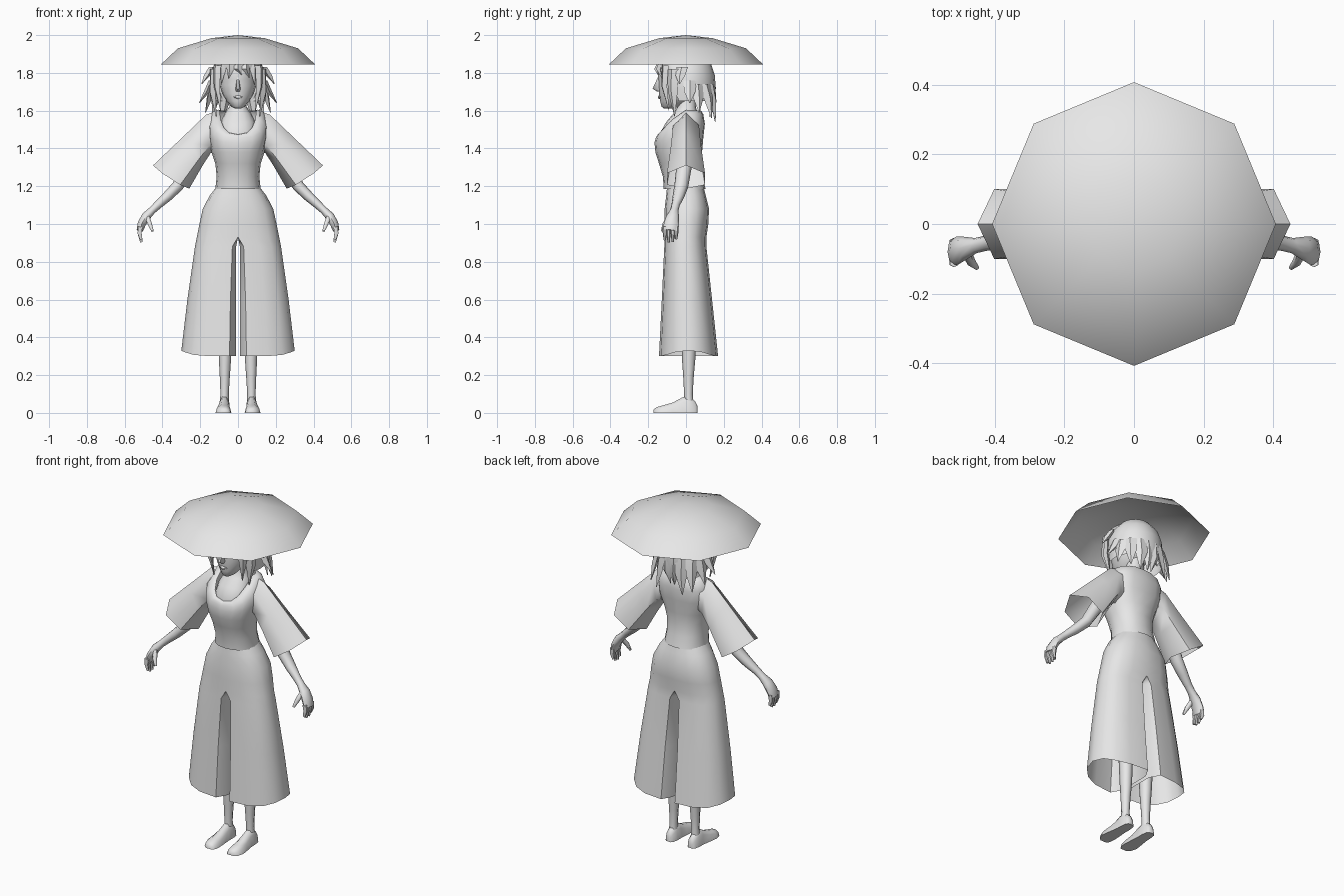
import bpy, bmesh, math
from mathutils import Vector

if "Cube" in bpy.data.objects:
    bpy.data.objects.remove(bpy.data.objects["Cube"])

grey = bpy.data.materials.new("plain_grey")
grey.diffuse_color = (0.8, 0.8, 0.8, 1)
grey.use_nodes = True
grey.node_tree.nodes["Principled BSDF"].inputs["Base Color"].default_value = grey.diffuse_color


def sp(v, p):
    """Signed power, used for squarish ellipses."""
    return math.copysign(abs(v) ** p, v)


def finish(name, bm, mirror=False, angle=60):
    bmesh.ops.remove_doubles(bm, verts=bm.verts, dist=0.0004)
    bmesh.ops.recalc_face_normals(bm, faces=bm.faces)
    me = bpy.data.meshes.new(name)
    bm.to_mesh(me)
    bm.free()
    me.materials.append(grey)
    ob = bpy.data.objects.new(name, me)
    bpy.context.collection.objects.link(ob)
    bpy.ops.object.select_all(action='DESELECT')
    ob.select_set(True)
    bpy.context.view_layer.objects.active = ob
    bpy.ops.object.shade_smooth_by_angle(angle=math.radians(angle))
    if mirror:
        m = ob.modifiers.new("mirror", 'MIRROR')
        m.merge_threshold = 0.0005
    return ob


def skin(bm, rings, cap0=False, cap1=False):
    """Join closed rings of equal length with quads."""
    vs = [[bm.verts.new(p) for p in r] for r in rings]
    n = len(vs[0])
    for a, b in zip(vs, vs[1:]):
        for i in range(n):
            j = (i + 1) % n
            bm.faces.new((a[i], a[j], b[j], b[i]))
    if cap0:
        bm.faces.new(vs[0])
    if cap1:
        bm.faces.new(vs[-1])


def loft(name, rings, cap0=False, cap1=False, mirror=False, angle=60):
    bm = bmesh.new()
    skin(bm, rings, cap0, cap1)
    return finish(name, bm, mirror, angle)


def oval(z, w, yf, yb, n=16, p=0.9):
    """Level ring given half width, front y and back y."""
    yc, d = (yf + yb) / 2, (yb - yf) / 2
    ts = [2 * math.pi * i / n for i in range(n)]
    return [(w * sp(math.cos(t), p), yc + d * sp(math.sin(t), p), z) for t in ts]


def tube_rings(path, n=8):
    """Rings along a path of (x, y, z, radius along y, other radius)."""
    pts = [Vector(p[:3]) for p in path]
    out = []
    for i, p in enumerate(path):
        d = (pts[min(i + 1, len(pts) - 1)] - pts[max(i - 1, 0)]).normalized()
        u = Vector((0, 1, 0))
        u = (u - d * u.dot(d)).normalized()
        v = d.cross(u)
        out.append([pts[i] + u * p[3] * math.cos(2 * math.pi * k / n)
                    + v * p[4] * math.sin(2 * math.pi * k / n) for k in range(n)])
    return out


# Hat: open eight-sided shell
hat = [[(r * math.sin(k * math.pi / 4), r * math.cos(k * math.pi / 4), z) for k in range(8)]
       for r, z in ((0.408, 1.845), (0.318, 1.93), (0.14, 1.984), (0.0001, 2.0))]
loft("hat", hat)

# Shirt body: level rings up to the chest, then a scooped neckline
shirt = [oval(*r) for r in ((1.185, .12, -.118, .104), (1.25, .113, -.122, .088),
                            (1.32, .12, -.143, .08), (1.38, .14, -.162, .085))]


def scoop(w, yf, yb, zf, zs, zb, n=16):
    ring = []
    for i in range(n):
        c, s = math.cos(2 * math.pi * i / n), math.sin(2 * math.pi * i / n)
        y, z = (yf, zf) if s < 0 else (yb, zb)
        ring.append((w * sp(c, .75), y * abs(s) ** .75, zs + (z - zs) * abs(s)))
    return ring


shirt += [scoop(.155, -.167, .092, 1.43, 1.47, 1.46), scoop(.158, -.16, .1, 1.455, 1.55, 1.53),
          scoop(.135, -.156, .092, 1.465, 1.593, 1.58), scoop(.105, -.15, .08, 1.472, 1.605, 1.6),
          scoop(.097, -.138, .07, 1.474, 1.6, 1.595)]
loft("shirt", shirt)

# Sleeves: six-sided and flared, open at the cuff
sleeve = []
for xt, zt, xb, zb, ry in ((.11, 1.6, .125, 1.38, .07), (.17, 1.578, .145, 1.375, .08),
                           (.27, 1.482, .187, 1.31, .09), (.45, 1.31, .258, 1.187, .116)):
    ring = []
    for k in range(6):
        c, s = math.cos(k * math.pi / 3), math.sin(k * math.pi / 3)
        ring.append(((xt + xb) / 2 + (xt - xb) / 2 * c, ry * s,
                     (zt + zb) / 2 + (zt - zb) / 2 * c - .012 * abs(s)))
    sleeve.append(ring)
loft("sleeve", sleeve, cap0=True, mirror=True)

# Trousers: mirrored half; hips are open at the middle, legs are closed loops
bm = bmesh.new()
M = 8
spec = ((1.2, .112, -.1, .092, 0, 0), (1.15, .15, -.105, .105, 0, 0), (1.08, .187, -.113, .122, 0, 0),
        (1.0, .204, -.115, .118, 0, 0), (.93, .218, -.115, .108, 0, 0),
        (.88, .228, -.115, .108, .03, .01), (.6, .268, -.128, .138, .04, .01),
        (.3, .3, -.143, .17, .045, .011))
prev = None
for row, (z, w, yf, yb, xe, xi) in enumerate(spec):
    yc, d = (yf + yb) / 2, (yb - yf) / 2
    pts = []
    for i in range(M + 1):
        t = -math.pi / 2 + math.pi * i / M
        c = max(math.cos(t), 0)
        rise = .03 * c ** 4 if row == len(spec) - 1 else 0
        pts.append((xe + (w - xe) * c ** .85, yc + d * sp(math.sin(t), .85), z + rise))
    if row >= 4:  # inner thigh points
        pts += [(xi, yc + d * f, z) for f in (.62, 0, -.62)]
    cur = [bm.verts.new(p) for p in pts]
    if prev:
        closed = len(prev) == len(cur) and row > 4
        m = len(cur) if closed else M
        for i in range(m):
            j = (i + 1) % len(cur)
            bm.faces.new((prev[i], prev[j], cur[j], cur[i]))
    prev = cur
finish("trousers", bm, mirror=True)

# Lower legs
loft("leg", tube_rings([(.07, .015, .6, .045, .042), (.07, .015, .4, .04, .036), (.069, .014, .28, .035, .032),
                        (.07, .013, .18, .027, .026), (.071, .013, .1, .023, .022),
                        (.072, .015, .04, .026, .025)]), True, True, mirror=True)

# Feet: flat-soled rings from heel to toe
foot = []
for y, x, w, h in ((.062, .072, .016, .035), (.05, .072, .026, .062), (.015, .072, .031, .095), (-.02, .073, .031, .085),
                   (-.07, .075, .037, .057), (-.12, .077, .042, .042), (-.155, .074, .036, .032), (-.172, .07, .02, .018)):
    foot.append([(x + w * math.cos(k * math.pi / 5), y, h * max(0, math.sin(k * math.pi / 5)) ** .8)
                 for k in range(6)] + [(x - w * .5, y, 0), (x + w * .5, y, 0)])
loft("foot", foot, True, True, mirror=True)

# Arms and palms
loft("arm", tube_rings([(.16, 0, 1.5, .045, .045), (.24, -.005, 1.34, .042, .04), (.32, -.025, 1.2, .037, .031),
                        (.375, -.04, 1.145, .031, .027), (.425, -.055, 1.1, .022, .022),
                        (.455, -.062, 1.072, .022, .02), (.487, -.07, 1.04, .034, .024),
                        (.51, -.077, 1.0, .041, .022), (.52, -.081, .965, .038, .017)]), True, True, mirror=True)

# Fingers and thumb
bm = bmesh.new()
for y, tip in ((-.112, .915), (-.092, .903), (-.07, .905), (-.052, .92)):
    skin(bm, tube_rings([(.517, y, .985, .012, .014), (.521, y, .95, .011, .012),
                         (.512, y, tip, .006, .007)], 6), True, True)
skin(bm, tube_rings([(.482, -.08, 1.045, .014, .014), (.467, -.112, 1.0, .013, .013),
                     (.452, -.126, .962, .007, .007)], 6), True, True)
finish("fingers", bm, mirror=True)

# Neck and upper chest
loft("neck", [oval(*r) for r in ((1.43, .1, -.135, .05), (1.485, .1, -.135, .06), (1.54, .092, -.105, .065),
                                 (1.585, .07, -.066, .062), (1.62, .046, -.045, .052), (1.7, .045, -.05, .052))])

# Head
loft("head", [oval(*r, p=1) for r in ((1.612, .018, -.118, -.07), (1.622, .036, -.13, -.03), (1.65, .06, -.137, .02),
                                      (1.69, .084, -.143, .06), (1.735, .096, -.146, .09), (1.765, .098, -.146, .1),
                                      (1.81, .1, -.152, .1), (1.87, .09, -.13, .1), (1.91, .05, -.07, .06))], True, True)

# Nose and lips
bm = bmesh.new()
skin(bm, [[(-.005, -.143, 1.775), (.005, -.143, 1.775), (.005, -.15, 1.775), (-.005, -.15, 1.775)],
          [(-.014, -.14, 1.712), (.014, -.14, 1.712), (.006, -.177, 1.716), (-.006, -.177, 1.716)],
          [(-.01, -.138, 1.7), (.01, -.138, 1.7), (.004, -.152, 1.701), (-.004, -.152, 1.701)]], True, True)
skin(bm, [[(x, -.139 - h * math.cos(k * math.pi / 3), 1.672 + h * math.sin(k * math.pi / 3)) for k in range(6)]
          for x, h in ((-.024, .002), (0, .011), (.024, .002))], True, True)
finish("nose_and_lips", bm)

# Hair cap: dome whose lower edge is high over the face and low behind
cap = []
for f, w in ((0, .02), (.12, .55), (.3, .85), (.5, .98), (.75, 1.02), (1, .98)):
    ring = []
    for i in range(20):
        c, s = math.cos(math.pi * i / 10), math.sin(math.pi * i / 10)
        low = 1.65 if s > -.35 else 1.65 + .175 * min(1, (-s - .35) / .35)
        ring.append((.148 * w * c, .01 + w * s * (.145 if s > 0 else .158), 1.93 + (low - 1.93) * f))
    cap.append(ring)
loft("hair_cap", cap, cap0=True)


# Hair locks: flat pointed strands hanging from the cap
def lock(bm, base, mid, tip, w):
    b, m, t = Vector(base), Vector(mid), Vector(tip)
    out = Vector((b.x, b.y - .01, 0)).normalized()
    side = Vector((-out.y, out.x, 0))
    skin(bm, [[p + side * a, p + out * o, p - side * a, p - out * o]
              for p, a, o in ((b, w, .015), (m, w * .85, .016), (t, .002, .002))], True, True)


bm = bmesh.new()
for base, mid, tip, w in (
        ((.11, -.11, 1.84), (.112, -.115, 1.73), (.092, -.09, 1.6), .026),
        ((.13, -.07, 1.82), (.135, -.07, 1.7), (.115, -.06, 1.57), .035),
        ((.14, -.02, 1.83), (.165, -.03, 1.785), (.193, -.035, 1.74), .03),
        ((.14, .02, 1.76), (.165, .02, 1.7), (.205, .02, 1.64), .035),
        ((.135, .06, 1.74), (.15, .065, 1.67), (.172, .07, 1.59), .035),
        ((.11, .1, 1.74), (.12, .12, 1.66), (.135, .135, 1.56), .037),
        ((.065, .13, 1.74), (.07, .145, 1.65), (.085, .155, 1.54), .038),
        ((.025, .14, 1.74), (.022, .145, 1.65), (.012, .125, 1.57), .035)):
    lock(bm, base, mid, tip, w)
finish("hair_locks", bm, mirror=True, angle=45)

# Fringe under the hat brim
bm = bmesh.new()
for x, tx, tz in ((.08, .088, 1.74), (.04, .06, 1.775), (0, .02, 1.79), (-.04, -.05, 1.77), (-.08, -.088, 1.745)):
    lock(bm, (x, -.13 + x * x * 3, 1.87), (x, -.152 + x * x * 6, 1.82), (tx, -.15 + tx * tx * 6, tz), .024)
finish("fringe", bm, angle=45)
